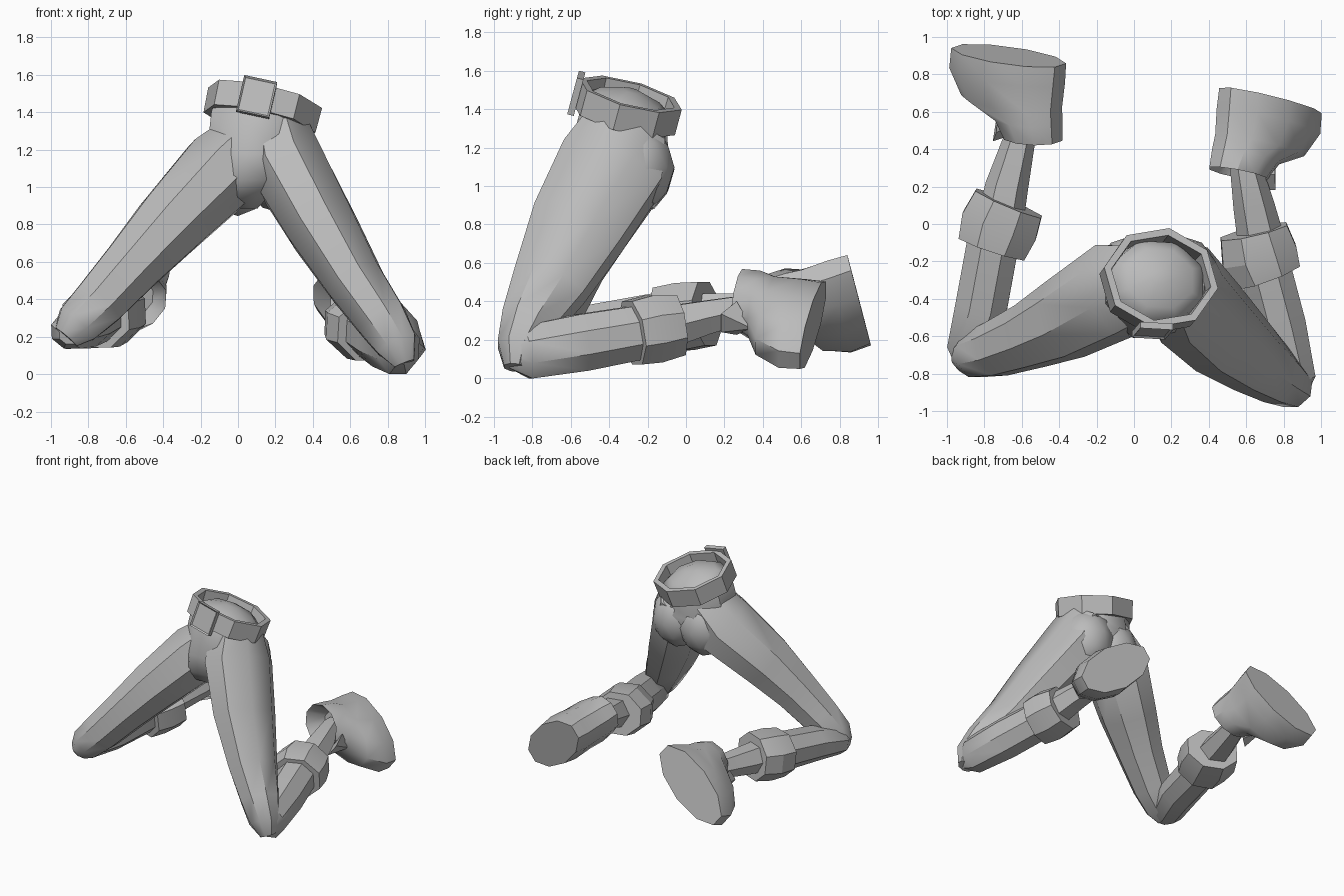
import bpy, bmesh
from math import sin, cos, pi
from mathutils import Vector as V, Matrix

cube = bpy.data.objects.get("Cube")
if cube:
    bpy.data.objects.remove(cube)

grey = bpy.data.materials.new("plain grey")
grey.use_nodes = True
COLOR = (0.5, 0.5, 0.5, 1)
grey.diffuse_color = COLOR
grey.node_tree.nodes["Principled BSDF"].inputs["Base Color"].default_value = COLOR


def finish(name, bm, angle=0.6):
    bmesh.ops.recalc_face_normals(bm, faces=bm.faces)
    mesh = bpy.data.meshes.new(name)
    bm.to_mesh(mesh)
    bm.free()
    mesh.materials.append(grey)
    ob = bpy.data.objects.new(name, mesh)
    bpy.context.collection.objects.link(ob)
    bpy.ops.object.select_all(action='DESELECT')
    ob.select_set(True)
    bpy.context.view_layer.objects.active = ob
    bpy.ops.object.shade_smooth_by_angle(angle=angle)
    return ob


def ellipse(c, u, v, ru, rv, sides=8, turn=0.0):
    angles = [2 * pi * (i + 0.5) / sides + turn for i in range(sides)]
    return [V(c) + u * ru * cos(a) + v * rv * sin(a) for a in angles]


def loft(name, rings, closed=False, angle=0.6):
    """Skin a list of equal point rings, capped or joined end to end."""
    bm = bmesh.new()
    rows = [[bm.verts.new(p) for p in r] for r in rings]
    n = len(rows[0])
    pairs = list(zip(rows, rows[1:])) + ([(rows[-1], rows[0])] if closed else [])
    for a, b in pairs:
        for i in range(n):
            j = (i + 1) % n
            bm.faces.new((a[i], a[j], b[j], b[i]))
    if not closed:
        bm.faces.new(rows[0])
        bm.faces.new(rows[-1])
    return finish(name, bm, angle)


def tube(name, stations, ref, sides=8, angle=0.6):
    """Loft along stations of (centre, radius along ref, radius across)."""
    pts = [V(s[0]) for s in stations]
    rings = []
    for i, (c, ru, rv) in enumerate(stations):
        d = (pts[min(i + 1, len(pts) - 1)] - pts[max(i - 1, 0)]).normalized()
        u = V(ref)
        u = (u - d * u.dot(d)).normalized()
        rings.append(ellipse(c, u, d.cross(u), ru, rv, sides))
    return loft(name, rings, angle=angle)


def boot(name, sole, toe, normal, half):
    """Boot lofted from the ankle opening to the sole outline."""
    t = V(toe).normalized()
    n = V(normal)
    n = (n - t * n.dot(t)).normalized()
    w = t.cross(n)

    def ring(depth, shift, length, width):
        return ellipse(V(sole) + t * shift - n * depth, t, w, length, width, 10)
    heel = .03 - half          # the heel stays in line as the shaft shortens
    rings = [ring(.3, heel + .19, .11, .10), ring(.43, heel + .17, .17, .15),
             ring(.33, heel + .20, .20, .17), ring(.25, -.02, half - .05, .17),
             ring(.11, .01, half, .18), ring(0, 0, half, .165)]
    loft(name, rings)
    # Pointed tongue at the front of the opening
    bm = bmesh.new()
    base = V(sole) - n * .40 + t * (heel + .33)
    tips = [base - w * .11, base + w * .11, base + t * .07 + n * .1,
            base + t * .06 - n * .07 - w * .06, base + t * .06 - n * .07 + w * .06]
    bmesh.ops.convex_hull(bm, input=[bm.verts.new(p) for p in tips])
    finish(name + "_tongue", bm, .3)


# Pelvis, tilted at the waist and closed with a shallow dome
N = V((.23, .27, 1)).normalized()
X = (V((1, 0, 0)) - N * N.x).normalized()
Y = N.cross(X)
WAIST = V((.13, -.305, 1.425))
EX, EY = V((1, 0, 0)), V((0, 1, 0))
loft("pelvis", [
    ellipse(WAIST + N * .09, X, Y, .06, .05),
    ellipse(WAIST + N * .05, X, Y, .19, .17),
    ellipse(WAIST, X, Y, .265, .235),
    ellipse(WAIST - N * .09, X, Y, .28, .25),
    ellipse((.11, -.35, 1.19), EX, EY, .30, .28),
    ellipse((.06, -.36, 1.05), EX, EY, .23, .26),
    ellipse((.04, -.36, .96), EX, EY, .13, .19),
    ellipse((.05, -.33, .90), EX, EY, .06, .10)], angle=.8)

# Belt: a hollow octagonal band, turned a little about the waist
loft("belt", [ellipse(WAIST + N * h, X, Y, rx, ry, turn=.25) for h, rx, ry in (
    (-.07, .31, .28), (.07, .315, .28), (.07, .275, .24), (-.07, .265, .235))],
    closed=True, angle=.3)

# Buckle: a plate with a raised rim
bm = bmesh.new()
bmesh.ops.create_cube(bm, size=1)
bmesh.ops.scale(bm, vec=(.18, .035, .20), verts=bm.verts)
bm.faces.ensure_lookup_table()
front = min(bm.faces, key=lambda f: f.calc_center_median().y)
bmesh.ops.inset_region(bm, faces=[front], thickness=.014)
bmesh.ops.translate(bm, vec=(0, .01, 0), verts=front.verts)
frame = Matrix((X, Y, N)).transposed().to_4x4()
bmesh.ops.transform(bm, matrix=Matrix.Translation((.10, -.57, 1.495)) @ frame, verts=bm.verts)
finish("buckle", bm, .3)

# Thighs, thick at the hip and narrowing to the knee
tube("right_thigh", [
    ((.06, -.32, 1.27), .22, .18), ((-.09, -.35, 1.10), .27, .235),
    ((-.37, -.51, .81), .23, .20), ((-.56, -.60, .60), .185, .17),
    ((-.74, -.67, .40), .155, .15), ((-.86, -.70, .28), .13, .13),
    ((-.92, -.71, .21), .08, .08)], (0, 1, 0), angle=.7)
tube("left_thigh", [
    ((.21, -.32, 1.30), .24, .19), ((.27, -.38, 1.12), .30, .22),
    ((.45, -.56, .80), .27, .20), ((.63, -.71, .50), .21, .165),
    ((.77, -.82, .30), .155, .145), ((.85, -.88, .17), .11, .12),
    ((.89, -.89, .07), .06, .06)], (0, 1, 0), angle=.7)

# Rounded seat on each side
for name, c in (("right_seat", (.00, -.27, 1.10)), ("left_seat", (.24, -.27, 1.11))):
    bm = bmesh.new()
    bmesh.ops.create_icosphere(bm, subdivisions=2, radius=.21)
    bmesh.ops.scale(bm, vec=(1, 1, 1.15), verts=bm.verts)
    bmesh.ops.translate(bm, vec=c, verts=bm.verts)
    finish(name, bm)

# Lower legs: calf, then a slimmer ankle, with a faceted cuff around the join
UP = (0, 0, 1)
tube("right_calf", [
    ((-.90, -.76, .22), .05, .06), ((-.89, -.68, .24), .10, .12),
    ((-.82, -.46, .28), .13, .15), ((-.75, -.08, .33), .15, .15)], UP)
tube("left_calf", [
    ((.87, -.93, .13), .07, .05), ((.86, -.83, .15), .15, .12),
    ((.78, -.54, .20), .16, .15), ((.69, -.20, .26), .15, .15)], UP)
tube("right_ankle", [
    ((-.73, -.05, .34), .13, .13), ((-.68, .20, .36), .11, .115),
    ((-.60, .50, .38), .08, .08), ((-.59, .62, .38), .07, .07)], UP, 6, .4)
tube("left_ankle", [
    ((.69, -.14, .27), .13, .13), ((.64, .10, .33), .10, .11),
    ((.59, .34, .38), .08, .08), ((.58, .46, .38), .07, .07)], UP, 6, .4)
tube("right_cuff", [
    ((-.76, -.13, .32), .18, .20), ((-.72, -.01, .335), .19, .225),
    ((-.67, .11, .35), .18, .205)], UP, 8, .3)
tube("left_cuff", [
    ((.71, -.28, .25), .18, .20), ((.67, -.17, .27), .19, .22),
    ((.64, -.04, .29), .17, .195)], UP, 8, .3)

# Boots, soles turned backward
boot("right_boot", (-.67, .90, .42), (-.81, .15, -.57), (.1, .95, .32), .36)
boot("left_boot", (.73, .66, .29), (.78, -.22, -.6), (.12, .98, -.1), .33)

# Rest the whole model on the ground
bpy.context.view_layer.update()
parts = [o for o in bpy.context.collection.objects if o.type == 'MESH']
low = min(v.co.z for o in parts for v in o.data.vertices)
for o in parts:
    o.data.transform(Matrix.Translation((0, 0, -low)))
